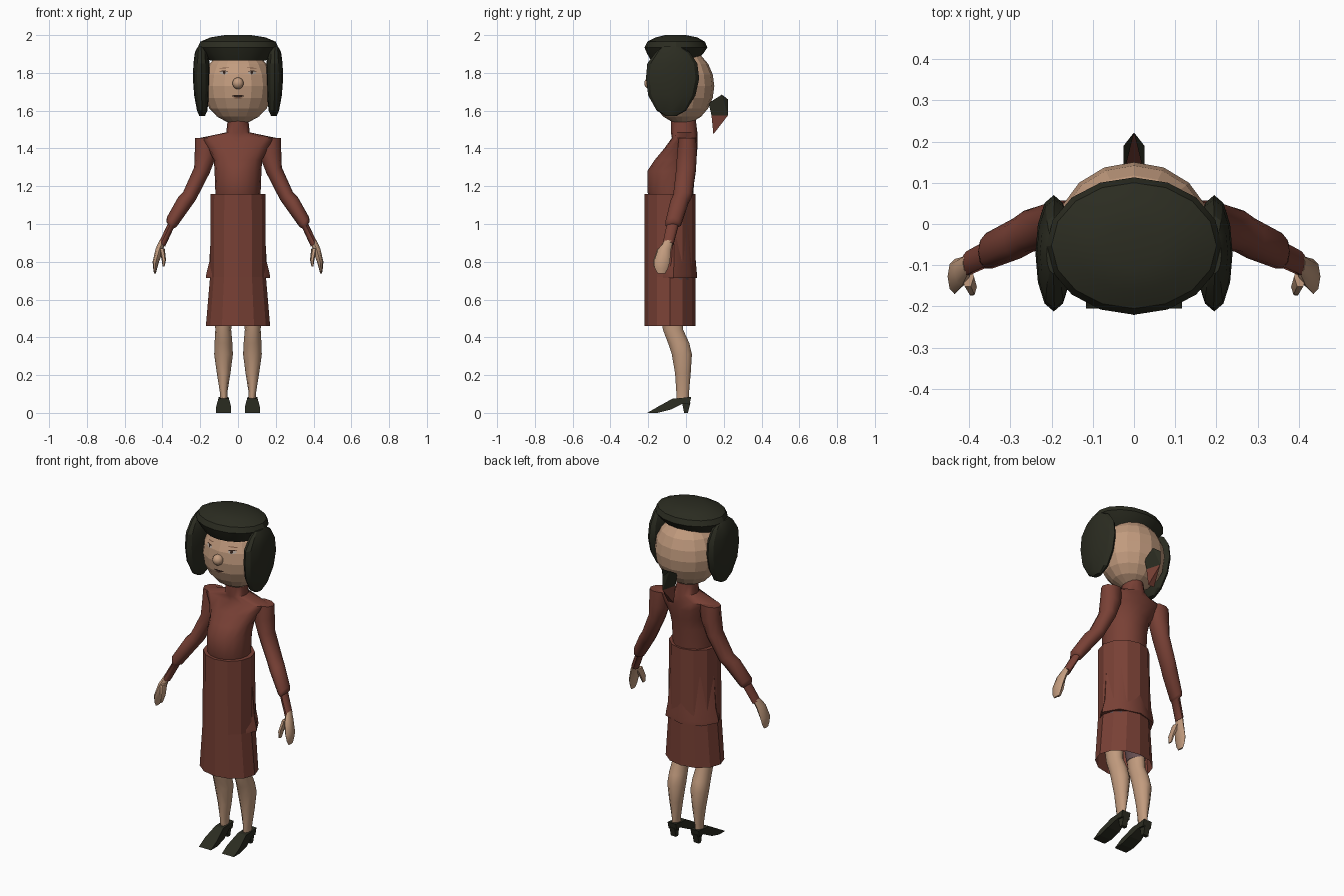
import bpy, bmesh, math
from mathutils import Vector
from mathutils.bvhtree import BVHTree

if "Cube" in bpy.data.objects:
    bpy.data.objects.remove(bpy.data.objects["Cube"])


def material(name, rgb):
    m = bpy.data.materials.new(name)
    m.diffuse_color = (*rgb, 1)
    m.use_nodes = True
    m.node_tree.nodes["Principled BSDF"].inputs["Base Color"].default_value = m.diffuse_color
    return m


RED = material("brick red cloth", (0.19, 0.052, 0.036))
SKIN = material("skin", (0.54, 0.33, 0.21))
DARK = material("dark hair and leather", (0.024, 0.025, 0.015))
MAUVE = material("mauve stocking", (0.13, 0.075, 0.08))
WHITE = material("eye white", (0.42, 0.36, 0.31))
LINE = material("brown black line", (0.03, 0.015, 0.01))
LIP = material("brow and lip brown", (0.20, 0.10, 0.06))


def finish(bm, name, mat, angle=None):
    bmesh.ops.recalc_face_normals(bm, faces=bm.faces[:])
    me = bpy.data.meshes.new(name)
    bm.to_mesh(me)
    bm.free()
    ob = bpy.data.objects.new(name, me)
    bpy.context.collection.objects.link(ob)
    me.materials.append(mat)
    if angle:
        bpy.ops.object.select_all(action='DESELECT')
        ob.select_set(True)
        bpy.context.view_layer.objects.active = ob
        bpy.ops.object.shade_smooth_by_angle(angle=math.radians(angle))
    return ob


def loft(name, mat, rings, n=10, side=1, angle=None, bottom=True, top=True):
    """Each ring: outer x, outer z, inner x, inner z, front y, back y (last to first = caps)."""
    bm = bmesh.new()
    loops = []
    for xo, zo, xi, zi, yf, yb in rings:
        loop = []
        for k in range(n):
            a = 2 * math.pi * k / n
            c, s = math.cos(a), math.sin(a)
            x = (xo + xi) / 2 + (xo - xi) / 2 * c
            z = (zo + zi) / 2 + (zo - zi) / 2 * c
            y = (yf + yb) / 2 + (yb - yf) / 2 * s
            loop.append(bm.verts.new((side * x, y, z)))
        loops.append(loop)
    for a, b in zip(loops, loops[1:]):
        for k in range(n):
            j = (k + 1) % n
            bm.faces.new((a[k], a[j], b[j], b[k]))
    if bottom:
        bm.faces.new(loops[0])
    if top:
        bm.faces.new(loops[-1])
    return finish(bm, name, mat, angle)


def level(rows):
    """Centred horizontal rings from z, half width, front y, back y."""
    return [(w, z, -w, z, f, b) for z, w, f, b in rows]


# Torso with short neck
loft("bodice", RED, level([
    (1.10, .115, -.18, .03), (1.17, .12, -.205, .04), (1.28, .124, -.205, .045),
    (1.34, .128, -.165, .055), (1.40, .16, -.115, .06), (1.455, .205, -.075, .06),
    (1.485, .062, -.08, .06), (1.55, .055, -.08, .052)]), n=16, angle=50)

# Straight skirt, open at the hem
loft("skirt", RED, level([
    (.46, .17, -.22, .05), (.72, .148, -.22, .05), (1.16, .145, -.22, .05)]),
    n=12, bottom=False)

# Flared jacket hem pushing out at the hips
loft("jacket_hem", RED, level([
    (.715, .169, -.19, .058), (.735, .168, -.19, .058), (.80, .152, -.18, .052),
    (1.0, .14, -.17, .04)]), n=8, angle=50)

# Head and nose
bm = bmesh.new()
bmesh.ops.create_uvsphere(bm, u_segments=16, v_segments=10, radius=1)
for v in bm.verts:
    v.co = (v.co.x * .188, v.co.y * .17 - .02, v.co.z * .20 + 1.73)
bm.normal_update()
face_tree = BVHTree.FromBMesh(bm)
finish(bm, "head", SKIN)

bm = bmesh.new()
bmesh.ops.create_uvsphere(bm, u_segments=10, v_segments=8, radius=.031)
bmesh.ops.translate(bm, verts=bm.verts[:], vec=(0, -.19, 1.745))
finish(bm, "nose", SKIN, 60)


def plate(name, mat, cx, cz, w, h, lift=.003, n=6, slope=0):
    """Thin strip laid on the face surface, narrowing at its ends."""
    bm = bmesh.new()
    rows = []
    for k in range(n + 1):
        t = 2 * k / n - 1
        x = cx + t * w / 2
        hh = h / 2 * (1 - .7 * t * t)
        col = []
        for z in (cz + slope * t - hh, cz + slope * t + hh):
            hit = face_tree.ray_cast(Vector((x, -1, z)), Vector((0, 1, 0)))[0]
            col.append(bm.verts.new((x, hit.y - lift, z)))
        rows.append(col)
    for a, b in zip(rows, rows[1:]):
        bm.faces.new((a[0], b[0], b[1], a[1]))
    finish(bm, name, mat)


# Painted face details
for s, tag in ((1, "left"), (-1, "right")):
    plate("eye_white_" + tag, WHITE, s * .075, 1.80, .042, .018, .002)
    plate("iris_" + tag, LINE, s * .073, 1.801, .014, .017, .0035)
    plate("eyelid_" + tag, LINE, s * .075, 1.809, .046, .006, .0045)
    plate("eyebrow_" + tag, LIP, s * .072, 1.826, .05, .005, .003, slope=-s * .002)
plate("mouth", LINE, 0, 1.678, .064, .012)
plate("lower_lip", LIP, 0, 1.668, .045, .008)

# Hair: flat crown with fringe
loft("hair_crown", DARK, level([
    (1.865, .15, -.185, .05), (1.90, .185, -.205, .09), (1.935, .213, -.22, .113),
    (1.965, .20, -.205, .10), (1.988, .145, -.16, .06), (2.0, .07, -.11, .0)]),
    n=16, angle=25)

# Folded open collar tag behind the neck: dark upper panel, red lower point
for name, mat, pts in (
        ("neck_bow_upper", DARK, ((.12, 1.64, 1), (.19, 1.685, 1), (.222, 1.575, 0), (.135, 1.575, 1))),
        ("neck_bow_point", RED, ((.135, 1.575, 1), (.222, 1.575, 0), (.145, 1.475, .8)))):
    bm = bmesh.new()
    for s in (1, -1):
        bm.faces.new([bm.verts.new((s * .025 * w, y, z)) for y, z, w in pts])
    if mat == DARK:
        back = ((.025, .19, 1.685), (0, .222, 1.66), (0, .222, 1.575))
        for s in (1, -1):
            bm.faces.new([bm.verts.new((s * x, y, z)) for x, y, z in back])
    else:
        bm.faces.new([bm.verts.new(p) for p in (
            (-.025, .135, 1.575), (.025, .135, 1.575), (.02, .145, 1.475), (-.02, .145, 1.475))])
        bm.faces.new([bm.verts.new(p) for p in (
            (0, .222, 1.575), (.02, .145, 1.475), (-.02, .145, 1.475))])
    finish(bm, name, mat)

# Paired parts
for s, tag in ((1, "left"), (-1, "right")):
    loft("side_hair_" + tag, DARK, [
        (.205, 1.572, .175, 1.572, -.11, -.05), (.217, 1.60, .162, 1.60, -.155, .0),
        (.232, 1.68, .154, 1.68, -.20, .05), (.239, 1.77, .15, 1.77, -.212, .07),
        (.236, 1.85, .15, 1.85, -.205, .06), (.228, 1.91, .16, 1.91, -.16, .02),
        (.212, 1.94, .18, 1.94, -.12, -.03)], n=12, side=s, angle=25)

    # Sleeve with cuff step
    loft("sleeve_" + tag, RED, [
        (.228, 1.455, .10, 1.46, -.04, .055), (.229, 1.38, .115, 1.36, -.05, .06),
        (.232, 1.30, .15, 1.27, -.055, .055), (.29, 1.17, .222, 1.13, -.07, .035),
        (.318, 1.14, .25, 1.09, -.085, .015), (.377, 1.035, .325, .985, -.11, -.02),
        (.378, 1.01, .335, .98, -.11, -.025), (.372, 1.0, .342, .975, -.105, -.04),
        (.418, .905, .386, .88, -.125, -.065)], n=10, side=s, angle=50)

    # Hand with thumb
    loft("hand_" + tag, SKIN, [
        (.415, .915, .39, .89, -.12, -.07), (.436, .87, .398, .855, -.15, -.08),
        (.452, .80, .418, .80, -.17, -.085), (.449, .765, .428, .765, -.165, -.095),
        (.445, .738, .435, .738, -.15, -.11)], n=8, side=s, angle=50)
    loft("thumb_" + tag, SKIN, [
        (.418, .87, .388, .87, -.155, -.10), (.404, .81, .381, .81, -.175, -.13),
        (.399, .775, .389, .775, -.175, -.15)], n=6, side=s, angle=50)

    # Stocking top and bare lower leg
    loft("thigh_" + tag, MAUVE, [
        (.125, .50, .03, .50, -.135, -.02), (.14, .62, .02, .62, -.16, .0),
        (.145, .72, .005, .72, -.18, .02)], n=10, side=s, angle=50)
    loft("lower_leg_" + tag, SKIN, [
        (.096, .06, .056, .06, -.05, .015), (.096, .11, .056, .11, -.053, .018),
        (.112, .21, .04, .21, -.06, .027), (.126, .31, .027, .31, -.078, .034),
        (.124, .37, .03, .37, -.098, .02), (.12, .44, .036, .44, -.125, -.012),
        (.124, .52, .032, .52, -.135, -.02)], n=10, side=s, angle=50)

    # High heeled shoe: side profile extruded and tapered
    bm = bmesh.new()
    upper = ((-.205, .0), (-.15, .0), (-.08, .018), (-.015, .05), (.018, .045),
             (.028, .085), (-.03, .078), (-.07, .076), (-.15, .032))
    heel = ((-.02, .05), (-.01, 0), (.01, 0), (.024, .055))
    for prof in (upper, heel):
        sides = []
        for e in (-1, 1):
            row = []
            for y, z in prof:
                w = .017 if prof is heel else (.027 if z > .07 or y > -.02 else .04)
                row.append(bm.verts.new((s * .076 + e * w, y, z)))
            sides.append(row)
            bm.faces.new(row)
        m = len(prof)
        for k in range(m):
            j = (k + 1) % m
            bm.faces.new((sides[0][k], sides[0][j], sides[1][j], sides[1][k]))
    finish(bm, "shoe_" + tag, DARK)
